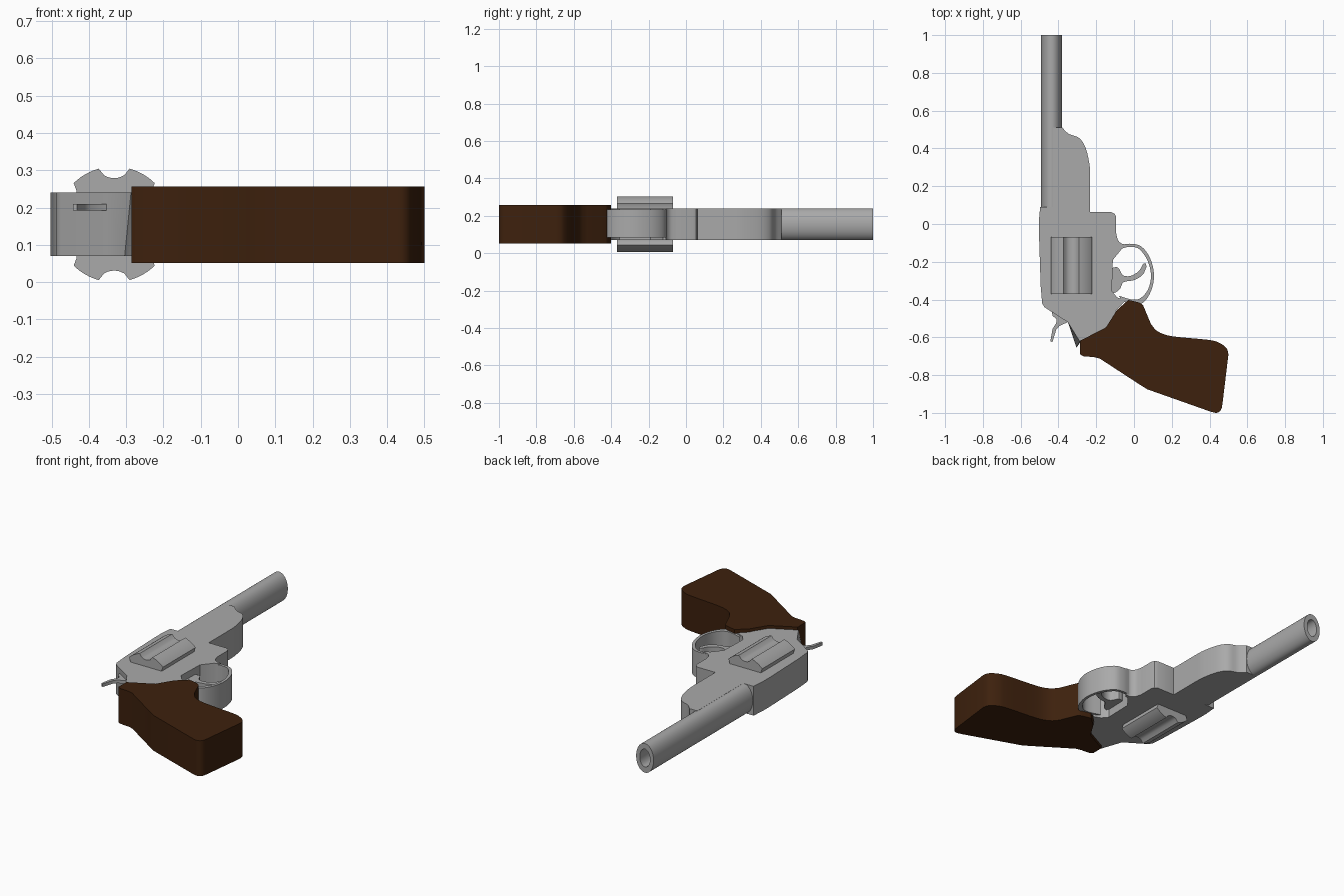
import bpy, bmesh, math
from mathutils import Vector

if "Cube" in bpy.data.objects:
    bpy.data.objects.remove(bpy.data.objects["Cube"])


def material(name, rgb):
    m = bpy.data.materials.new(name)
    m.diffuse_color = (*rgb, 1)
    m.use_nodes = True
    m.node_tree.nodes["Principled BSDF"].inputs["Base Color"].default_value = m.diffuse_color
    return m


STEEL = material("grey steel", (0.40, 0.40, 0.40))
WOOD = material("dark brown wood", (0.047, 0.015, 0.004))
MID = 0.155  # height of the mirror plane


def finish(name, bm, mat, angle=32):
    bmesh.ops.recalc_face_normals(bm, faces=bm.faces)
    me = bpy.data.meshes.new(name)
    bm.to_mesh(me)
    bm.free()
    me.materials.append(mat)
    ob = bpy.data.objects.new(name, me)
    bpy.context.collection.objects.link(ob)
    bpy.ops.object.select_all(action='DESELECT')
    ob.select_set(True)
    bpy.context.view_layer.objects.active = ob
    bpy.ops.object.shade_smooth_by_angle(angle=math.radians(angle))
    return ob


def plate(name, pts, z0, z1, mat):
    """Extrude an outline in x, y between two heights."""
    bm = bmesh.new()
    low = [bm.verts.new((x, y, z0)) for x, y in pts]
    high = [bm.verts.new((x, y, z1)) for x, y in pts]
    n = len(pts)
    bm.faces.new(low)
    bm.faces.new(high)
    for i in range(n):
        j = (i + 1) % n
        bm.faces.new((low[i], low[j], high[j], high[i]))
    return finish(name, bm, mat)


def spline(pts, steps=4):
    """Smooth open curve through the points."""
    p = [Vector(q) for q in pts]
    p = [2 * p[0] - p[1]] + p + [2 * p[-1] - p[-2]]
    out = []
    for i in range(1, len(p) - 2):
        a, b, c, d = p[i - 1:i + 3]
        for k in range(steps):
            t = k / steps
            out.append(0.5 * (2 * b + (c - a) * t + (2 * a - 5 * b + 4 * c - d) * t * t
                              + (3 * b - a - 3 * c + d) * t ** 3))
    return out + [p[-2]]


# Frame with barrel lug
lug = spline([(-0.38, 0.51), (-0.345, 0.477), (-0.29, 0.455), (-0.255, 0.40), (-0.235, 0.31), (-0.232, 0.25)])
throat = spline([(-0.094, -0.05), (-0.085, -0.085), (-0.063, -0.105), (-0.035, -0.108)])
frame_pts = [(-0.43, 0.09), (-0.43, 0.51)] + lug + [
    (-0.232, 0.063), (-0.12, 0.063), (-0.102, 0.054), (-0.094, 0.035)] + throat + [
    (-0.04, -0.122), (-0.063, -0.13), (-0.112, -0.19), (-0.117, -0.355), (-0.09, -0.388),
    (-0.045, -0.405), (-0.09, -0.45), (-0.14, -0.55), (-0.28, -0.618), (-0.287, -0.622),
    (-0.35, -0.52), (-0.475, -0.44), (-0.486, -0.42), (-0.494, -0.33), (-0.503, -0.05),
    (-0.503, 0.02), (-0.497, 0.09)]
frame = plate("frame", frame_pts, 0.07, 0.24, STEEL)
# The heel of the frame leans outward toward the lower side
for v in frame.data.vertices:
    if v.co.z < 0.1 and v.co.y < -0.62:
        v.co.x, v.co.y = -0.304, -0.655

# Barrel: oval tube
bm = bmesh.new()
rings = []
for rx, rz, y in [(0.056, 0.085, 0.05), (0.056, 0.085, 1.0), (0.033, 0.052, 1.0), (0.033, 0.052, 0.1)]:
    rings.append([bm.verts.new((-0.436 + rx * math.cos(a), y, MID + rz * math.sin(a)))
                  for a in (math.tau * i / 40 for i in range(40))])
for r, s in zip(rings, rings[1:]):
    for i in range(40):
        j = (i + 1) % 40
        bm.faces.new((r[i], r[j], s[j], s[i]))
bm.faces.new(rings[0])
bm.faces.new(rings[-1])
finish("barrel", bm, STEEL)

# Fluted cylinder: six scallops round a circle
R, CX = 0.155, -0.332
section = []
for k in range(6):
    mid = math.radians(90 + 60 * k)
    for i in range(9):  # scallop
        t = -1 + i / 4
        a = mid + t * math.radians(15.5)
        r = R - 0.031 * math.sqrt(max(0, 1 - t * t))
        section.append((a, r))
    for i in range(1, 6):  # land
        section.append((mid + math.radians(15.5 + 29 * i / 6), R))
bm = bmesh.new()
ends = [[bm.verts.new((CX + r * math.cos(a), y, MID + r * math.sin(a))) for a, r in section]
        for y in (-0.37, -0.07)]
for e in ends:
    bm.faces.new(e)
n = len(section)
for i in range(n):
    j = (i + 1) % n
    bm.faces.new((ends[0][i], ends[0][j], ends[1][j], ends[1][i]))
finish("fluted_cylinder", bm, STEEL)

# Trigger guard: a bent strip
outer = spline([(-0.06, -0.108), (-0.01, -0.105), (0.04, -0.12), (0.085, -0.18), (0.106, -0.27),
                (0.09, -0.355), (0.05, -0.415), (0.0, -0.425), (-0.06, -0.41)])
inner = spline([(-0.06, -0.126), (-0.01, -0.121), (0.03, -0.135), (0.07, -0.19), (0.09, -0.27),
                (0.075, -0.345), (0.035, -0.392), (-0.01, -0.40), (-0.08, -0.38)])
plate("trigger_guard", outer + inner[::-1], 0.083, 0.234, STEEL)

# Trigger
front = spline([(-0.125, -0.235), (-0.085, -0.23), (-0.06, -0.27), (-0.02, -0.275), (0.025, -0.25),
                (0.048, -0.212), (0.063, -0.208)])
back = spline([(0.066, -0.228), (0.045, -0.27), (0.0, -0.297), (-0.055, -0.308), (-0.075, -0.345),
               (-0.105, -0.365), (-0.125, -0.36)])
plate("trigger", front + back, 0.118, 0.2, STEEL)

# Hammer
plate("hammer", [(-0.435, -0.455), (-0.432, -0.485), (-0.409, -0.505), (-0.412, -0.525), (-0.431, -0.555),
                 (-0.443, -0.62), (-0.432, -0.625), (-0.412, -0.56), (-0.395, -0.54), (-0.352, -0.52),
                 (-0.36, -0.48)], 0.192, 0.21, STEEL)

# Wooden grip
grip_front = spline([(-0.03, -0.402), (0.03, -0.417), (0.048, -0.43)], 3) + \
    spline([(0.09, -0.53), (0.125, -0.568), (0.2, -0.594), (0.39, -0.613), (0.45, -0.628),
            (0.49, -0.658), (0.5, -0.69)])
grip_back = spline([(0.468, -0.955), (0.46, -0.985), (0.435, -1.0), (0.39, -0.988)], 3) + [
    (0.07, -0.875), (0.03, -0.85), (-0.18, -0.713), (-0.21, -0.705), (-0.27, -0.7), (-0.285, -0.69),
    (-0.285, -0.618), (-0.148, -0.547), (-0.09, -0.455)]
plate("grip", grip_front + grip_back, 0.052, 0.257, WOOD)
